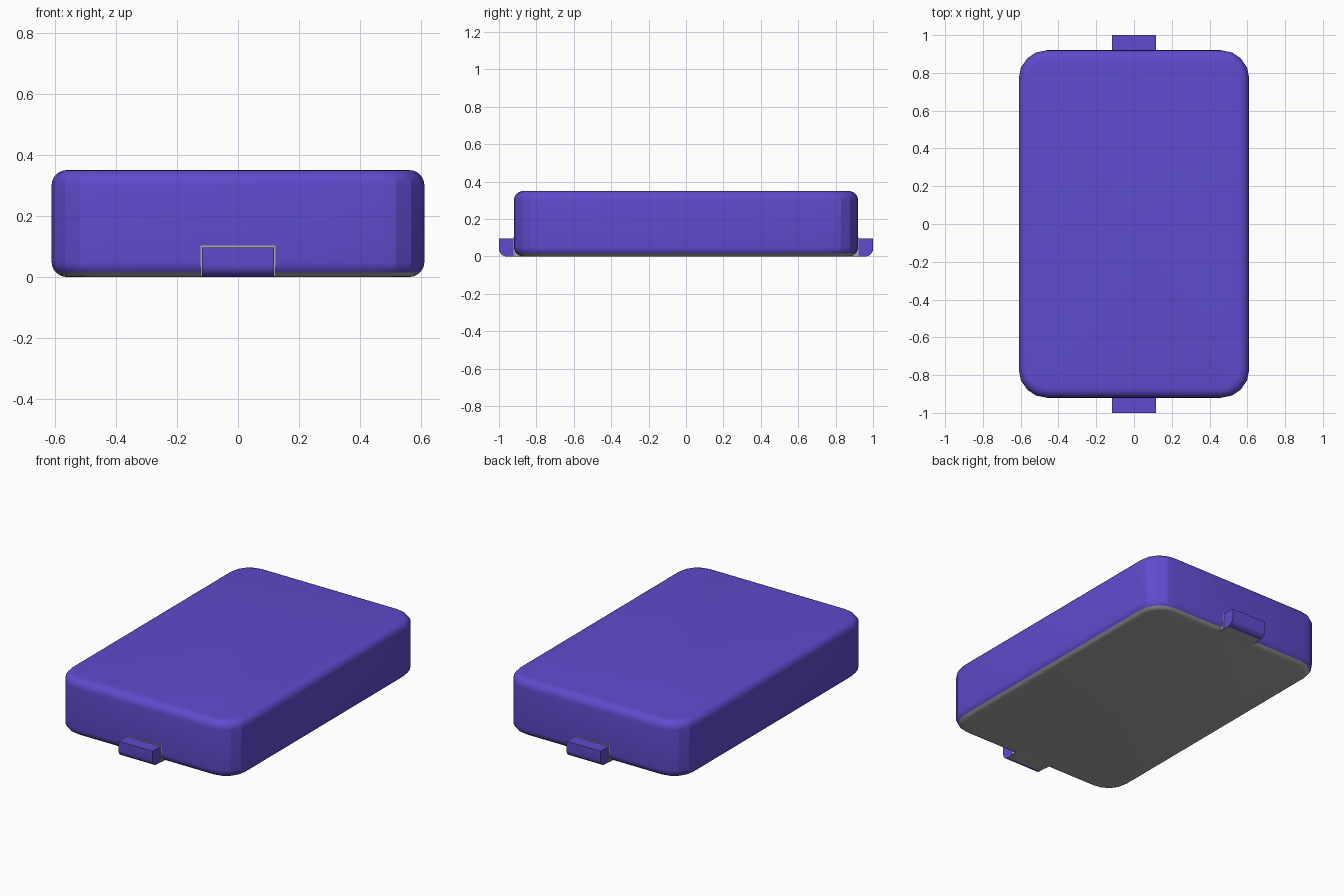
import bpy, bmesh
from math import sin, cos, pi

if "Cube" in bpy.data.objects:
    bpy.data.objects.remove(bpy.data.objects["Cube"])

HX, HY, H = 0.61, 0.92, 0.35      # body half sizes and height
CORNER, FILLET = 0.15, 0.05

purple = bpy.data.materials.new("purple")
purple.diffuse_color = (0.115, 0.07, 0.61, 1)
purple.use_nodes = True
purple.node_tree.nodes["Principled BSDF"].inputs["Base Color"].default_value = purple.diffuse_color
grey = bpy.data.materials.new("grey")
grey.diffuse_color = (0.4, 0.4, 0.4, 1)
grey.use_nodes = True
grey.node_tree.nodes["Principled BSDF"].inputs["Base Color"].default_value = grey.diffuse_color


def finish(name, bm, mats, angle=20):
    bmesh.ops.recalc_face_normals(bm, faces=bm.faces)
    mesh = bpy.data.meshes.new(name)
    bm.to_mesh(mesh)
    bm.free()
    for m in mats:
        mesh.materials.append(m)
    ob = bpy.data.objects.new(name, mesh)
    bpy.context.collection.objects.link(ob)
    bpy.ops.object.select_all(action='DESELECT')
    ob.select_set(True)
    bpy.context.view_layer.objects.active = ob
    bpy.ops.object.shade_smooth_by_angle(angle=angle * pi / 180)
    return ob


def ring(bm, inset, z, seg=4):
    # rounded rectangle loop, four corner arcs
    r = CORNER - inset
    cx, cy = HX - CORNER, HY - CORNER
    verts = []
    for q, (sx, sy) in enumerate([(1, 1), (-1, 1), (-1, -1), (1, -1)]):
        for i in range(seg + 1):
            a = (q + i / seg) * pi / 2
            verts.append(bm.verts.new((sx * cx + r * cos(a), sy * cy + r * sin(a), z)))
    return verts


def loft(name, levels, cap, mat):
    bm = bmesh.new()
    rings = [ring(bm, i, z) for i, z in levels]
    for a, b in zip(rings, rings[1:]):
        for k in range(len(a)):
            n = (k + 1) % len(a)
            bm.faces.new((a[k], a[n], b[n], b[k]))
    lid = bm.faces.new(rings[cap])
    lid.normal_update()
    # open on the hidden seam, so orient outward from the lid
    ob = finish(name, bm, [mat])
    want = 1 if cap == -1 else -1
    if ob.data.polygons[-1].normal.z * want < 0:
        ob.data.flip_normals()
    return ob


# fillet steps: (inset, height from the flat face)
arc = [(FILLET * (1 - sin(t * pi / 12)), FILLET * (1 - cos(t * pi / 12))) for t in range(7)]

# grey base plate and purple shell meeting halfway round the lower fillet
loft("base_plate", arc[:4], 0, grey)
loft("shell", arc[3:] + [(i, H - z) for i, z in reversed(arc)], -1, purple)

for side, label in ((-1, "front"), (1, "back")):
    # end tab: profile with a rounded lower outer edge
    r, w = 0.04, 0.117
    prof = [(0.87, 0.097), (0.87, 0)]
    prof += [(1 - r + r * sin(t * pi / 12), r - r * cos(t * pi / 12)) for t in range(7)]
    prof += [(1, 0.097)]
    bm = bmesh.new()
    face = bm.faces.new([bm.verts.new((-w, side * y, z)) for y, z in prof])
    ext = bmesh.ops.extrude_face_region(bm, geom=[face])
    moved = [v for v in ext["geom"] if isinstance(v, bmesh.types.BMVert)]
    bmesh.ops.translate(bm, verts=moved, vec=(2 * w, 0, 0))
    bmesh.ops.recalc_face_normals(bm, faces=bm.faces)
    for f in bm.faces:
        f.material_index = 1 if f.normal.z < -0.995 else 0
    finish(label + "_tab", bm, [purple, grey])

    # thin grey surround showing round the tab
    bm = bmesh.new()
    bmesh.ops.create_cube(bm, size=1)
    for v in bm.verts:
        v.co.x *= 0.246
        v.co.y = side * (0.922 if v.co.y > 0 else 0.87)
        v.co.z = 0.103 if v.co.z > 0 else 0.001
    finish(label + "_tab_surround", bm, [grey])
